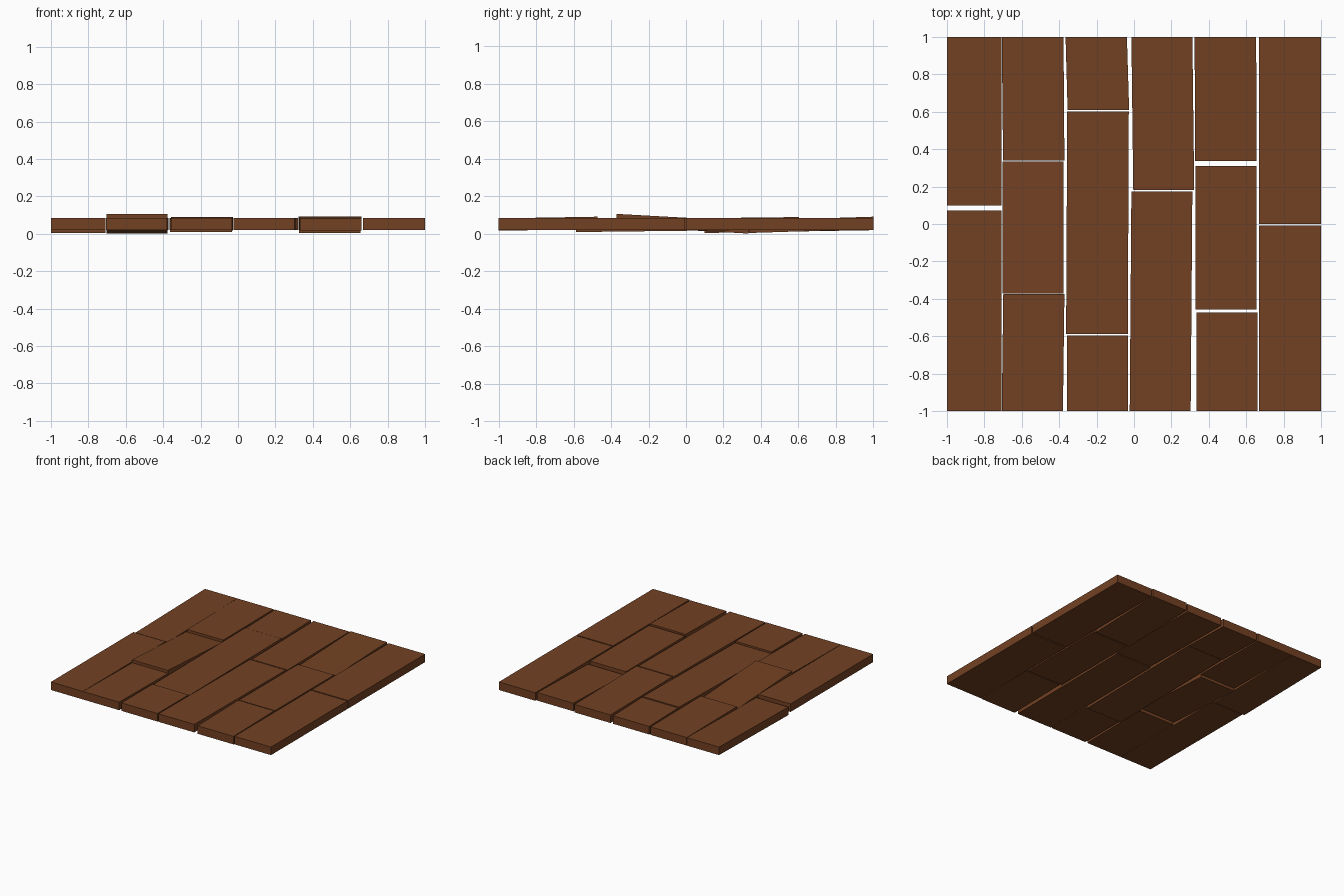
import bpy, bmesh

wood = bpy.data.materials.new("brown_wood")
wood.diffuse_color = (0.17, 0.053, 0.0165, 1)

Z0, Z1 = 0.019, 0.085   # underside and top of a level plank


def plank(name, y0, y1, near, far, lift=(0, 0)):
    """Board from y0 to y1; near/far are the x limits at each end, lift the z shift."""
    bm = bmesh.new()
    bmesh.ops.create_cube(bm, size=1)
    for v in bm.verts:
        is_far = v.co.y > 0
        xs = far if is_far else near
        v.co = (xs[v.co.x > 0], y1 if is_far else y0,
                (Z1 if v.co.z > 0 else Z0) + lift[is_far])
    me = bpy.data.meshes.new(name)
    bm.to_mesh(me)
    bm.free()
    me.materials.append(wood)
    bpy.context.collection.objects.link(bpy.data.objects.new(name, me))


# Rows of loose floorboards, left to right: y range, x limits at both ends, tilt
rows = [
    [(-1, 0.072, (-1, -0.709), (-1, -0.709)),
     (0.1, 1, (-1, -0.709), (-1, -0.709), (-0.015, 0))],
    [(-1, -0.375, (-0.707, -0.38), (-0.699, -0.372)),
     (-0.371, 0.333, (-0.704, -0.377), (-0.704, -0.377), (0.021, -0.018)),
     (0.339, 1, (-0.7, -0.372), (-0.707, -0.377))],
    [(-1, -0.597, (-0.359, -0.031), (-0.359, -0.031)),
     (-0.588, 0.602, (-0.363, -0.033), (-0.357, -0.028), (-0.01, 0.004)),
     (0.61, 1, (-0.355, -0.026), (-0.366, -0.038))],
    [(-1, 0.174, (-0.023, 0.303), (-0.014, 0.312)),
     (0.183, 1, (-0.004, 0.322), (-0.014, 0.312))],
    [(-1, -0.473, (0.334, 0.66), (0.334, 0.66), (-0.003, 0.006)),
     (-0.458, 0.31, (0.329, 0.656), (0.329, 0.656)),
     (0.336, 1, (0.327, 0.656), (0.324, 0.653), (-0.015, 0.006))],
    [(-1, -0.009, (0.668, 1), (0.668, 1)),
     (0.001, 1, (0.668, 1), (0.668, 1))],
]
for r, row in enumerate(rows, 1):
    for i, spec in enumerate(row, 1):
        plank(f"floorboard_{r}_{i}", *spec)
